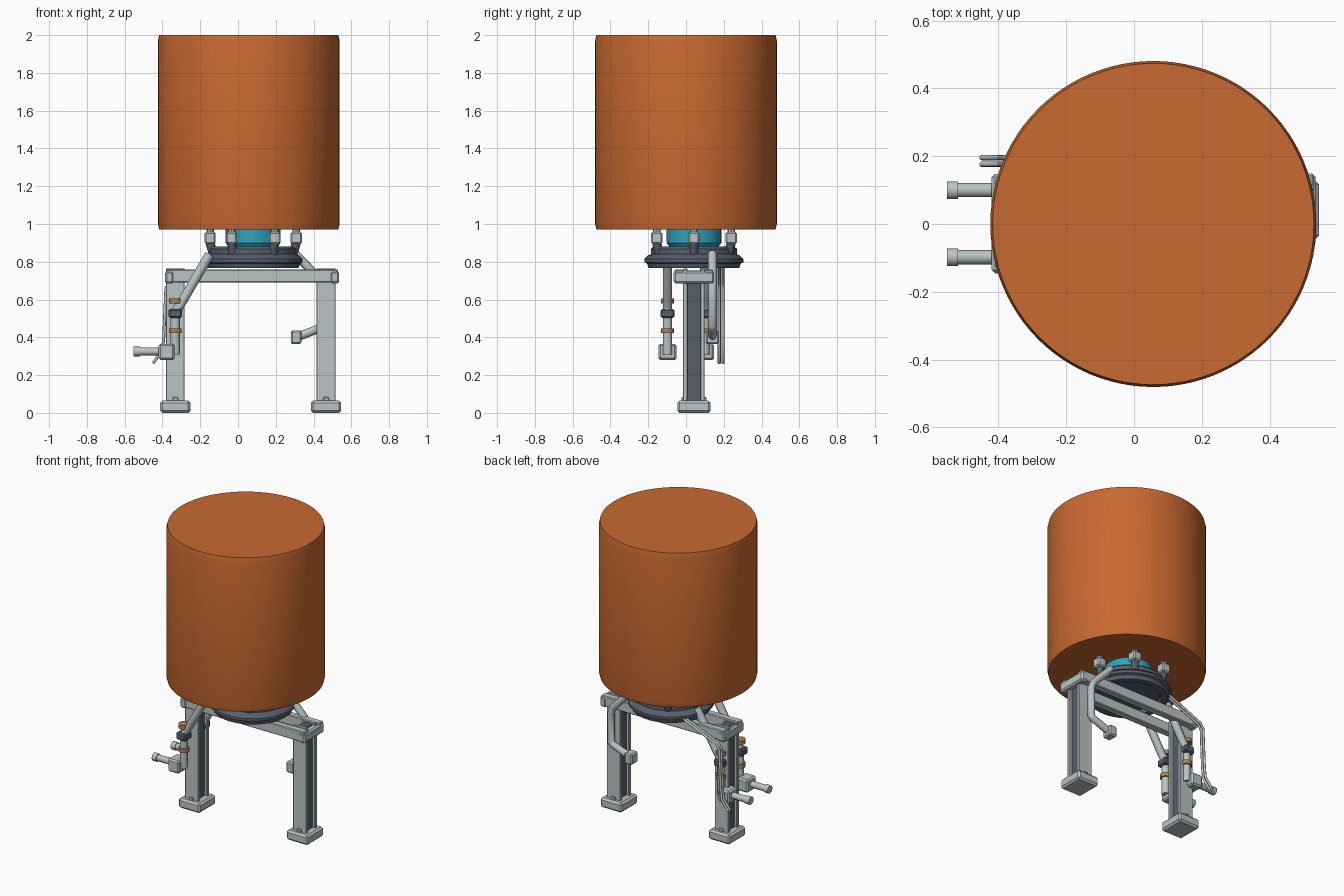
import bpy, bmesh, math
from mathutils import Vector, Matrix

if "Cube" in bpy.data.objects:
    bpy.data.objects.remove(bpy.data.objects["Cube"])


def material(name, rgb):
    m = bpy.data.materials.new(name)
    m.diffuse_color = (*rgb, 1)
    m.use_nodes = True
    m.node_tree.nodes["Principled BSDF"].inputs["Base Color"].default_value = m.diffuse_color
    return m


ORANGE = material("orange paint", (0.58, 0.142, 0.03))
GREY = material("light grey metal", (0.50, 0.55, 0.56))
DARK = material("dark slate metal", (0.095, 0.112, 0.15))
CYAN = material("cyan collar", (0.03, 0.36, 0.50))
BRASS = material("brass", (0.42, 0.23, 0.09))


def add_mesh(name, bm, mat, smooth=False):
    bmesh.ops.recalc_face_normals(bm, faces=bm.faces[:])
    me = bpy.data.meshes.new(name)
    bm.to_mesh(me)
    bm.free()
    me.materials.append(mat)
    ob = bpy.data.objects.new(name, me)
    bpy.context.collection.objects.link(ob)
    if smooth:
        bpy.ops.object.select_all(action='DESELECT')
        ob.select_set(True)
        bpy.context.view_layer.objects.active = ob
        bpy.ops.object.shade_smooth_by_angle(angle=math.radians(35))
    return ob


def box(name, lo, hi, mat, bevel=0.0):
    lo, hi = Vector(lo), Vector(hi)
    bm = bmesh.new()
    bmesh.ops.create_cube(bm, size=1)
    for v in bm.verts:
        v.co = Vector(a * b for a, b in zip(v.co, hi - lo)) + (lo + hi) / 2
    if bevel:
        bmesh.ops.bevel(bm, geom=bm.edges[:], offset=bevel, segments=1, affect='EDGES')
    return add_mesh(name, bm, mat)


def lathe(name, profile, center, mat, sides=64):
    """Spin (radius, z) points round a vertical axis."""
    bm = bmesh.new()
    verts = [bm.verts.new((r, 0, z)) for r, z in profile]
    edges = [bm.edges.new(p) for p in zip(verts, verts[1:])]
    bmesh.ops.spin(bm, geom=verts + edges, cent=(0, 0, 0), axis=(0, 0, 1),
                   angle=math.tau, steps=sides)
    bmesh.ops.remove_doubles(bm, verts=bm.verts[:], dist=1e-5)
    bmesh.ops.translate(bm, verts=bm.verts[:], vec=(*center, 0))
    return add_mesh(name, bm, mat, True)


def rod(name, a, b, radius, mat, sides=16):
    a, b = Vector(a), Vector(b)
    d = b - a
    bm = bmesh.new()
    bmesh.ops.create_cone(bm, cap_ends=True, segments=sides, radius1=radius,
                          radius2=radius, depth=d.length)
    rot = d.to_track_quat('Z', 'Y').to_matrix().to_4x4()
    bm.transform(Matrix.Translation((a + b) / 2) @ rot)
    return add_mesh(name, bm, mat, sides > 8)


def pipe(name, points, radius, mat):
    cu = bpy.data.curves.new(name, 'CURVE')
    cu.dimensions = '3D'
    cu.bevel_depth = radius
    cu.bevel_resolution = 2
    cu.use_fill_caps = True
    sp = cu.splines.new('POLY')
    sp.points.add(len(points) - 1)
    for p, co in zip(sp.points, points):
        p.co = (*co, 1)
    cu.materials.append(mat)
    ob = bpy.data.objects.new(name, cu)
    bpy.context.collection.objects.link(ob)
    return ob


FY = 0.042              # centre line of the frame
HUB = (0.08, FY)        # centre of the flange

# Tank
lathe("tank", [(0, 0.97), (0.474, 0.97), (0.481, 1.0), (0.481, 1.97),
               (0.474, 2.0), (0, 2.0)], (0.057, 0), ORANGE, 96)

# Collar and flange below the tank
lathe("collar", [(0, 0.88), (0.13, 0.88), (0.145, 0.9), (0.145, 0.972)], HUB, CYAN)
lathe("flange", [(0, 0.79), (0.19, 0.79), (0.20, 0.766), (0.24, 0.766), (0.248, 0.79),
                 (0.262, 0.797), (0.262, 0.815), (0.245, 0.832), (0.228, 0.84),
                 (0.228, 0.868), (0.215, 0.88), (0, 0.88)], HUB, DARK)

# Six clamps round the flange
for i in range(6):
    a = i * math.pi / 3
    c, s = math.cos(a), math.sin(a)

    def at(r, z):
        return (HUB[0] + r * c, HUB[1] + r * s, z)

    x, y, _ = at(0.228, 0)
    box("clamp_head", (x - 0.03, y - 0.03, 0.895), (x + 0.03, y + 0.03, 0.957), GREY, 0.008)
    rod("clamp_stud", at(0.228, 0.95), at(0.228, 0.972), 0.02, GREY, 8)
    rod("clamp_post", at(0.212, 0.845), at(0.228, 0.9), 0.024, DARK, 12)

# Legs with recessed webs, and feet
for x in (-0.332, 0.466):
    for y in (FY - 0.046, FY + 0.046):
        box("leg_flange", (x - 0.05, y - 0.011, 0.05), (x + 0.05, y + 0.011, 0.765), GREY, 0.003)
    box("leg_web", (x - 0.03, FY - 0.04, 0.05), (x + 0.03, FY + 0.04, 0.755), DARK)
    box("foot", (x - 0.08, FY - 0.088, 0), (x + 0.08, FY + 0.088, 0.065), GREY, 0.012)
    box("foot_lug", (x - 0.015, FY - 0.066, 0.05), (x + 0.015, FY + 0.066, 0.083), GREY, 0.003)

# Twin rails and end caps
for side in (-1, 1):
    y = FY + side * 0.079
    box("rail", (-0.38, y - 0.023, 0.69), (0.53, y + 0.023, 0.76), GREY, 0.005)
for x in (-0.363, 0.512):
    box("end_cap", (x - 0.024, FY - 0.107, 0.685), (x + 0.024, FY + 0.107, 0.75), GREY, 0.01)

# Two feed lines with valve, brass fittings and outlet
for y in (-0.098, 0.1):
    pipe("feed_pipe", [(-0.15, y, 0.84), (-0.295, y, 0.59), (-0.328, y, 0.54),
                       (-0.332, y, 0.5), (-0.332, y, 0.31)], 0.025, GREY)
    for z in (0.435, 0.592):
        rod("brass_fitting", (-0.332, y, z - 0.013), (-0.332, y, z + 0.013), 0.034, BRASS)
    box("valve_block", (-0.368, y - 0.036, 0.503), (-0.296, y + 0.036, 0.55), DARK, 0.008)
    box("outlet_box", (-0.42, y - 0.048, 0.28), (-0.336, y + 0.048, 0.366), GREY, 0.01)
    rod("outlet_pipe", (-0.545, y, 0.325), (-0.4, y, 0.325), 0.021, GREY, 12)
    rod("outlet_lip", (-0.552, y, 0.325), (-0.52, y, 0.325), 0.026, GREY, 12)

# Drain line beside the opposite leg
pipe("drain_pipe", [(0.3, 0.14, 0.845), (0.44, 0.14, 0.7), (0.455, 0.14, 0.66),
                    (0.455, 0.14, 0.465), (0.44, 0.14, 0.45), (0.32, 0.14, 0.405)],
     0.023, GREY)
box("drain_box", (0.28, 0.105, 0.365), (0.336, 0.175, 0.437), GREY, 0.008)

# Pair of thin tubes
for y in (0.176, 0.196):
    pipe("thin_tube", [(-0.1, y, 0.8), (-0.36, y, 0.69), (-0.382, y, 0.66),
                       (-0.393, y, 0.4), (-0.4, y, 0.33), (-0.45, y, 0.263)], 0.008, GREY)
